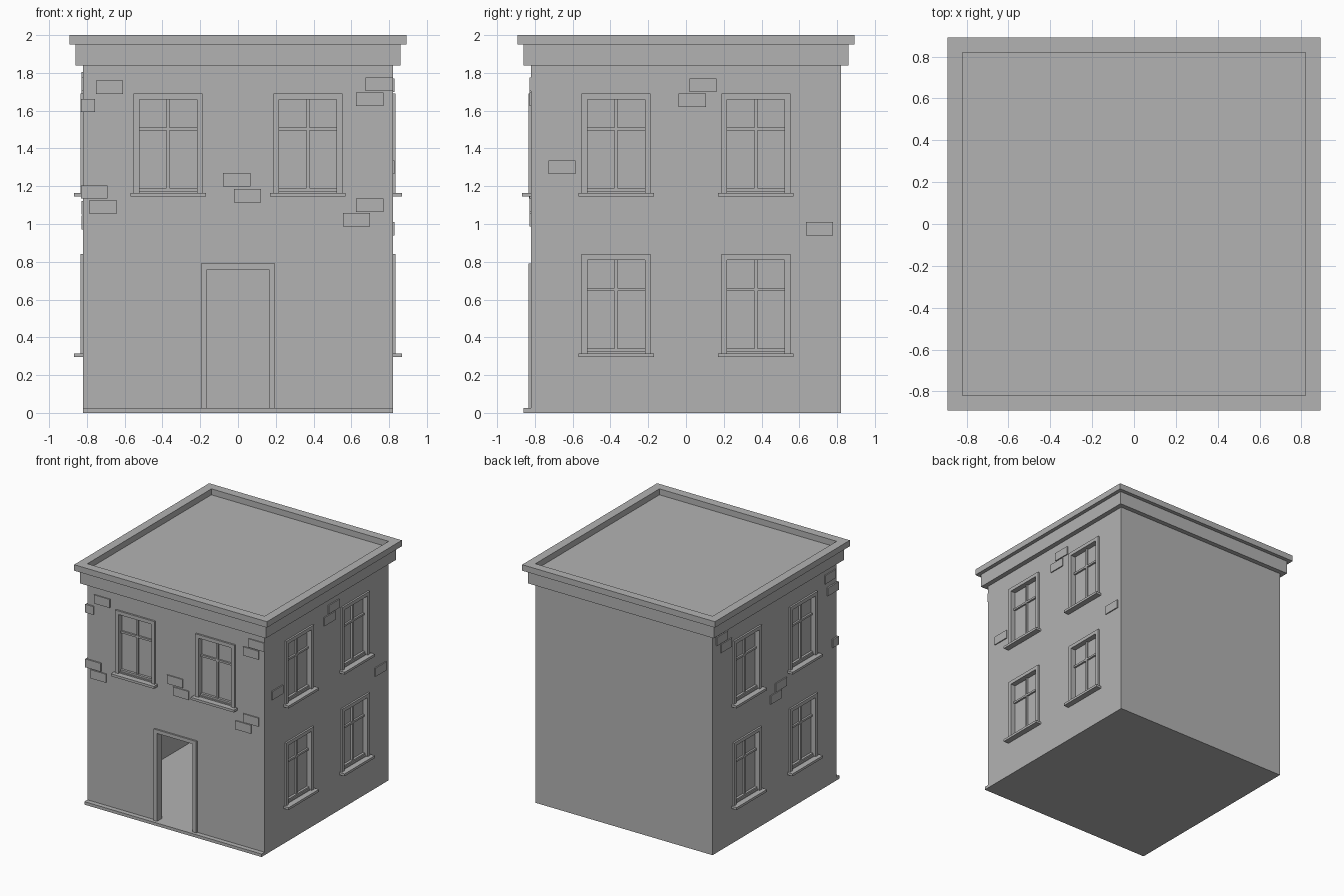
import bpy, bmesh
from mathutils import Matrix, Vector

if "Cube" in bpy.data.objects:
    bpy.data.objects.remove(bpy.data.objects["Cube"])

grey = bpy.data.materials.new("stone grey")
grey.use_nodes = True
colour = (0.45, 0.45, 0.45, 1)
grey.diffuse_color = colour
grey.node_tree.nodes["Principled BSDF"].inputs["Base Color"].default_value = colour

W = 0.82        # half width of the walls
INNER = 0.77    # half width of the room


def boxes(name, spans):
    """One object made of boxes, each given as two opposite corners."""
    bm = bmesh.new()
    for a, b in spans:
        a, b = Vector(a), Vector(b)
        size = Vector([abs(v) for v in b - a])
        bmesh.ops.create_cube(bm, size=1, matrix=Matrix.Translation((a + b) / 2) @ Matrix.Diagonal(size).to_4x4())
    mesh = bpy.data.meshes.new(name)
    bm.to_mesh(mesh)
    bm.free()
    mesh.materials.append(grey)
    ob = bpy.data.objects.new(name, mesh)
    bpy.context.collection.objects.link(ob)
    return ob


def on_wall(side, u, out, z):
    """Point at u along a wall, standing out from its surface."""
    if side == "front":
        return (u, -W - out, z)
    return ((W + out) * (1 if side == "left" else -1), u, z)


def plate(side, u0, u1, z0, z1, d0, d1):
    return on_wall(side, u0, d0, z0), on_wall(side, u1, d1, z1)


# Window positions: the front has an upper row only
windows = [("front", u, 1.165) for u in (-0.37, 0.37)]
windows += [(s, u, z) for s in ("left", "right") for u in (-0.37, 0.37) for z in (0.315, 1.165)]
HALF, TALL, RIM = 0.182, 0.525, 0.03

# Hollow walls with a door opening and window recesses
walls = boxes("walls", [((-W, -W, 0.025), (W, W, 1.84))])
cutters = [
    boxes("room_cutter", [((-INNER, -INNER, 0), (INNER, INNER, 1.8))]),
    boxes("door_cutter", [((-0.165, -0.9, 0), (0.165, -0.7, 0.76))]),
    boxes("window_cutter", [plate(s, u - HALF + RIM, u + HALF - RIM, z + 0.01, z + TALL - RIM, -0.03, 0.05)
                            for s, u, z in windows]),
]
bpy.context.view_layer.objects.active = walls
for cutter in cutters:
    cutter.hide_render = True
    mod = walls.modifiers.new("cut", "BOOLEAN")
    mod.operation, mod.solver, mod.object = "DIFFERENCE", "EXACT", cutter
    bpy.ops.object.modifier_apply(modifier=mod.name)
    bpy.data.objects.remove(cutter)

# Floor with front step
boxes("floor_slab", [((-W, -0.86, 0), (W, W, 0.025))])

# Door frame
boxes("door_frame", [
    plate("front", -0.197, -0.165, 0.025, 0.79, -0.03, 0.014),
    plate("front", 0.165, 0.197, 0.025, 0.79, -0.03, 0.014),
    plate("front", -0.165, 0.165, 0.76, 0.79, -0.03, 0.014),
])

# Window frames, glazing bars and sills
frames, bars, sills = [], [], []
for s, u, z in windows:
    top = z + TALL
    for k in (-1, 1):
        frames.append(plate(s, u + k * HALF, u + k * (HALF - RIM), z, top, -0.03, 0.015))
    frames.append(plate(s, u - HALF + RIM, u + HALF - RIM, top - RIM, top, -0.03, 0.015))
    bars.append(plate(s, u - 0.008, u + 0.008, z, top - RIM, -0.03, -0.015))
    bars.append(plate(s, u - HALF + RIM, u + HALF - RIM, z + 0.33, z + 0.346, -0.03, -0.015))
    bars.append(plate(s, u - HALF + RIM, u + HALF - RIM, z, z + 0.025, -0.03, -0.01))
    sills.append(plate(s, u - 0.2, u + 0.2, z - 0.02, z, -0.03, 0.048))
boxes("window_frames", frames)
boxes("glazing_bars", bars)
boxes("window_sills", sills)

# Scattered raised bricks, by centre along the wall and height
scatter = {
    "front": [(-0.68, 1.725), (0.748, 1.74), (0.697, 1.66), (-0.007, 1.235), (0.05, 1.15),
              (0.697, 1.1), (0.627, 1.022), (-0.715, 1.09)],
    "left": [(-0.657, 1.3), (0.707, 0.975), (0.033, 1.655), (0.09, 1.735)],
    "right": [(0.7, 1.77), (0.645, 1.69), (-0.08, 1.085), (-0.013, 1.008), (-0.73, 1.74)],
}
bricks = [plate(s, u - 0.072, u + 0.072, z - 0.036, z + 0.036, -0.02, 0.009)
          for s, spots in scatter.items() for u, z in spots]
# Corner bricks wrap both walls
bricks.append(((-0.832, -0.832, 1.593), (-0.757, -0.69, 1.662)))
bricks.append(((-0.832, -0.832, 1.135), (-0.69, -0.757, 1.205)))
boxes("raised_bricks", bricks)

# Cornice band and parapet around the sunken roof
boxes("cornice_band", [((-0.86, -0.86, 1.84), (0.86, 0.86, 1.95))])
R = 0.892
boxes("parapet", [((-R, k * W, 1.95), (R, k * R, 2)) for k in (-1, 1)]
      + [((k * W, -W, 1.95), (k * R, W, 2)) for k in (-1, 1)])
